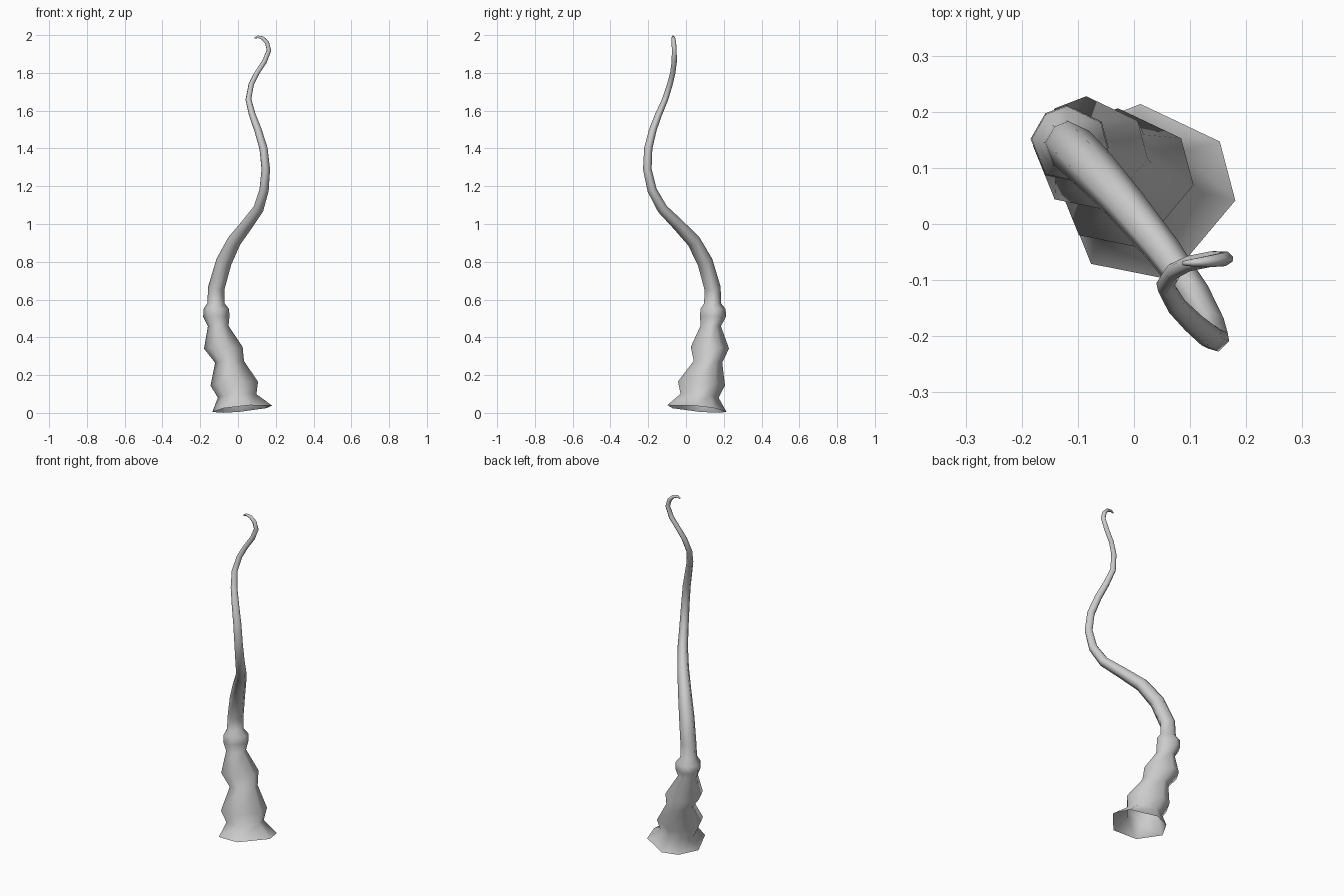
import bpy, bmesh
from math import cos, sin, radians
from mathutils import Vector

# Rings along the tentacle: x, y, z, radius
BASE = [
    (.022, .055, .022, .160), (-.005, .07, .09, .103), (-.02, .08, .155, .127),
    (-.045, .115, .27, .077), (-.078, .125, .345, .103), (-.105, .13, .46, .055),
    (-.115, .142, .51, .070), (-.115, .142, .55, .068), (-.117, .14, .58, .046),
]
WHIP = [
    (-.115, .14, .66, .044), (-.075, .10, .80, .042), (-.02, .04, .91, .037),
    (.05, -.045, 1.0, .032), (.108, -.125, 1.08, .028), (.138, -.18, 1.18, .025),
    (.147, -.205, 1.29, .023), (.135, -.20, 1.40, .022), (.105, -.175, 1.50, .020),
    (.075, -.145, 1.58, .018), (.055, -.11, 1.66, .016), (.07, -.085, 1.74, .015),
    (.10, -.07, 1.80, .014), (.14, -.062, 1.86, .014), (.164, -.062, 1.92, .013),
    (.153, -.064, 1.96, .012), (.13, -.067, 1.984, .010), (.105, -.069, 1.991, .007),
    (.087, -.07, 1.984, .004),
]
# Uneven seven-sided cross-section
ANGLES = [radians(a) for a in (-128, -75, -5, 35, 94, 128, 172)]


def ring_normal(i, pts):
    z = pts[i].z
    if i < len(BASE):
        k = .1 * (1 - z / .58)
        return Vector((-k, k, 1)).normalized()
    return (pts[min(i + 1, len(pts) - 1)] - pts[i - 1]).normalized()


rings = BASE + WHIP
pts = [Vector(r[:3]) for r in rings]
bm = bmesh.new()
spokes = [Vector((cos(a), sin(a), 0)) for a in ANGLES]
last = Vector((0, 0, 1))
loops = []
for i, p in enumerate(pts):
    n = ring_normal(i, pts)
    turn = last.rotation_difference(n)
    spokes = [turn @ s for s in spokes]
    last = n
    loops.append([bm.verts.new(p + s * rings[i][3]) for s in spokes])

# Skin, open underneath and closed at the tip
for a, b in zip(loops, loops[1:]):
    for k in range(len(ANGLES)):
        j = (k + 1) % len(ANGLES)
        bm.faces.new((a[k], a[j], b[j], b[k]))
bm.faces.new(loops[-1])
for f in bm.faces:
    f.smooth = True

mesh = bpy.data.meshes.new("tentacle")
bm.to_mesh(mesh)
bm.free()
obj = bpy.data.objects.new("tentacle", mesh)
bpy.context.collection.objects.link(obj)
